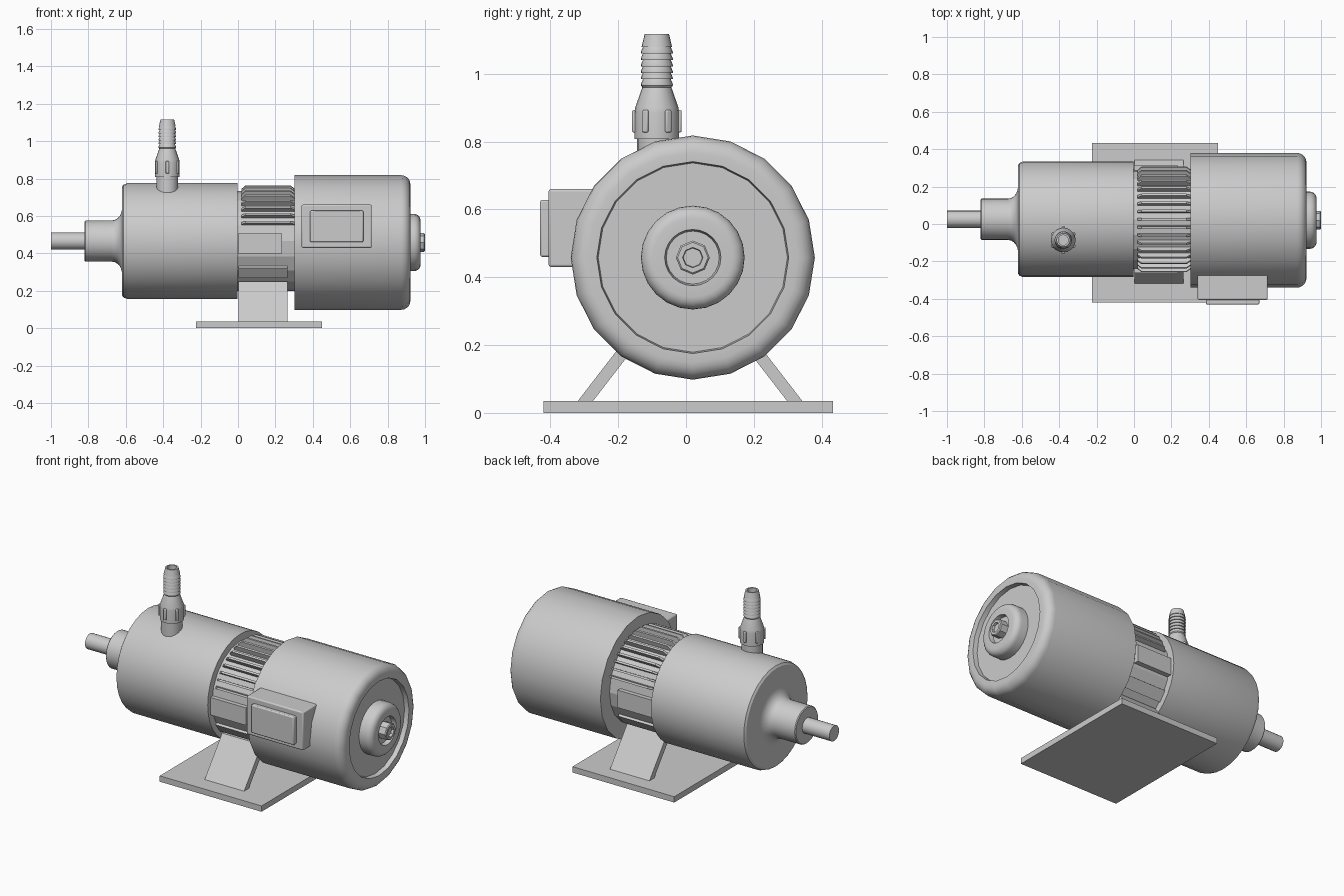
import bpy, bmesh
from math import sin, cos, pi, radians
from mathutils import Vector, Matrix

if "Cube" in bpy.data.objects:
    bpy.data.objects.remove(bpy.data.objects["Cube"])

REAR = (0.02, 0.458)     # fan cover axis (y, z)
FRONT = (0.025, 0.466)   # pump axis (y, z)


def finish(name, bm, angle=30, bevel=0):
    bmesh.ops.remove_doubles(bm, verts=bm.verts, dist=1e-5)
    bmesh.ops.recalc_face_normals(bm, faces=bm.faces)
    me = bpy.data.meshes.new(name)
    bm.to_mesh(me)
    bm.free()
    ob = bpy.data.objects.new(name, me)
    bpy.context.collection.objects.link(ob)
    if bevel:
        m = ob.modifiers.new("bevel", 'BEVEL')
        m.width, m.segments = bevel, 2
    bpy.ops.object.select_all(action='DESELECT')
    ob.select_set(True)
    bpy.context.view_layer.objects.active = ob
    if angle:
        bpy.ops.object.shade_smooth_by_angle(angle=radians(angle))
    return ob


def lathe(name, profile, centre, sides, axis='X', angle=30, phase=0):
    """Revolve (position, radius) points about an x or z axis."""
    bm = bmesh.new()
    rings = []
    for p, r in profile:
        ring = []
        for i in range(sides):
            a = 2 * pi * i / sides + phase
            u, v = centre[0] + r * cos(a), centre[1] + r * sin(a)
            ring.append(bm.verts.new((p, u, v) if axis == 'X' else (u, v, p)))
        rings.append(ring)
    for a, b in zip(rings, rings[1:]):
        for i in range(sides):
            j = (i + 1) % sides
            bm.faces.new((a[i], a[j], b[j], b[i]))
    return finish(name, bm, angle)


def box(name, x, y, z, bevel=0):
    bm = bmesh.new()
    bmesh.ops.create_cube(bm, size=1)
    for v in bm.verts:
        v.co = [(s[0] + s[1]) / 2 + c * (s[1] - s[0]) for c, s in zip(v.co, (x, y, z))]
    return finish(name, bm, 30 if bevel else 0, bevel)


def prism(bm, outline, vec):
    """Extrude a planar outline along vec."""
    f = bm.faces.new([bm.verts.new(p) for p in outline])
    g = bmesh.ops.extrude_face_region(bm, geom=[f])["geom"]
    bmesh.ops.translate(bm, vec=vec, verts=[e for e in g if isinstance(e, bmesh.types.BMVert)])
    # keep the starting face so the prism is closed
    if not f.is_valid:
        return


# Base plate and two sloping legs
box("base_plate", (-0.225, 0.45), (-0.42, 0.433), (0, 0.035))
for side, label in ((-1, "front"), (1, "back")):
    bm = bmesh.new()
    pts = [(0.335, 0.03), (0.29, 0.03), (0.12, 0.25), (0.165, 0.25)]
    prism(bm, [(0.002, 0.012 + side * y, z) for y, z in pts], Vector((0.262, 0, 0)))
    finish(label + "_leg", bm, 0)

# Pump housing with hub and fillet
fillet = [(-0.675 + 0.055 * sin(a * pi / 10), 0.175 - 0.065 * cos(a * pi / 10)) for a in range(6)]
lathe("pump_housing", [(-0.82, 0), (-0.82, 0.105), (-0.815, 0.11)] + fillet +
      [(-0.62, 0.29), (-0.612, 0.302), (-0.592, 0.309), (-0.002, 0.309), (-0.002, 0)],
      FRONT, 32)
lathe("shaft", [(-1, 0), (-1, 0.046), (-0.80, 0.046), (-0.80, 0)], FRONT, 20)

# Motor core with cooling fins over the top
lathe("motor_core", [(-0.01, 0), (-0.01, 0.268), (0.31, 0.268), (0.31, 0)], FRONT, 20, angle=10)
bm = bmesh.new()
n_fins = 17
for i in range(n_fins):
    a = radians(20 + 140 * i / (n_fins - 1))
    rad = Vector((0, cos(a), sin(a)))
    tan = Vector((0, -sin(a), cos(a))) * 0.006
    c = Vector((0, *FRONT))
    pts = [(0.018, 0.25), (0.018, 0.278), (0.04, 0.298), (0.28, 0.298), (0.305, 0.278), (0.305, 0.25)]
    prism(bm, [c + Vector((x, 0, 0)) + rad * r - tan for x, r in pts], tan * 2)
finish("cooling_fins", bm, 0)

# Flat panels and rating plates on both sides of the core
for side, label in ((-1, "front"), (1, "back")):
    y0 = FRONT[0]
    box(label + "_rating_plate", (0, 0.235), sorted((y0 + side * 0.22, y0 + side * 0.287)), (0.40, 0.505))

# Foot pad rails beneath the core
for side in (-1, 1):
    bm = bmesh.new()
    a = radians(-90 + side * 52)
    bmesh.ops.create_cube(bm, size=1, matrix=Matrix.Translation(
        (0.133, FRONT[0] + 0.262 * cos(a), FRONT[1] + 0.262 * sin(a))) @
        Matrix.Rotation(a, 4, 'X') @ Matrix.Diagonal((0.262, 0.03, 0.07, 1)))
    finish("foot_pad", bm, 0)

# Fan cover: rounded rear rim and a recessed end
rim = [(0.872 + 0.05 * sin(a * pi / 10), 0.31 + 0.05 * cos(a * pi / 10)) for a in range(6)]
lathe("fan_cover", [(0.302, 0), (0.302, 0.36)] + rim +
      [(0.922, 0.283), (0.895, 0.279), (0.895, 0)], REAR, 20)

# End cap with dished centre and bolt
dome = [(0.94 + 0.036 * sin(a * pi / 10), 0.117 + 0.036 * cos(a * pi / 10)) for a in range(6)]
lathe("end_cap", [(0.88, 0), (0.88, 0.153)] + dome +
      [(0.976, 0.083), (0.95, 0.078), (0.95, 0)], REAR, 24)
lathe("end_bolt", [(0.94, 0), (0.94, 0.05), (0.995, 0.05), (1, 0.045), (1, 0.03), (0.985, 0.028), (0.985, 0)],
      REAR, 8, angle=20)

# Terminal box on the front of the fan cover
box("terminal_box", (0.34, 0.715), (-0.405, -0.2), (0.43, 0.66), 0.007)
box("terminal_box_lid", (0.385, 0.67), (-0.43, -0.39), (0.46, 0.628), 0.006)

# Hose fitting: neck, nut, cone, barbs, hollow tip
HOSE = (-0.378, -0.086)
lathe("hose_neck", [(0.70, 0), (0.70, 0.058), (0.82, 0.058), (0.82, 0)], HOSE, 20, 'Z')
barbs = []
for i in range(6):
    z = 0.965 + i * 0.019
    barbs += [(z, 0.047), (z + 0.005, 0.047), (z + 0.019, 0.041)]
lathe("hose_barb", [(0.808, 0), (0.808, 0.066), (0.885, 0.066), (0.90, 0.064), (0.96, 0.043)] + barbs +
      [(1.079, 0.045), (1.117, 0.036), (1.117, 0.027), (0.98, 0.027), (0.98, 0)], HOSE, 20, 'Z')
bm = bmesh.new()
for i in range(6):
    a = i * pi / 3 + pi / 6
    bmesh.ops.create_cube(bm, size=1, matrix=Matrix.Translation(
        (HOSE[0] + 0.064 * cos(a), HOSE[1] + 0.064 * sin(a), 0.86)) @
        Matrix.Rotation(a, 4, 'Z') @ Matrix.Diagonal((0.018, 0.018, 0.066, 1)))
finish("nut_grips", bm, 30, 0.004)
